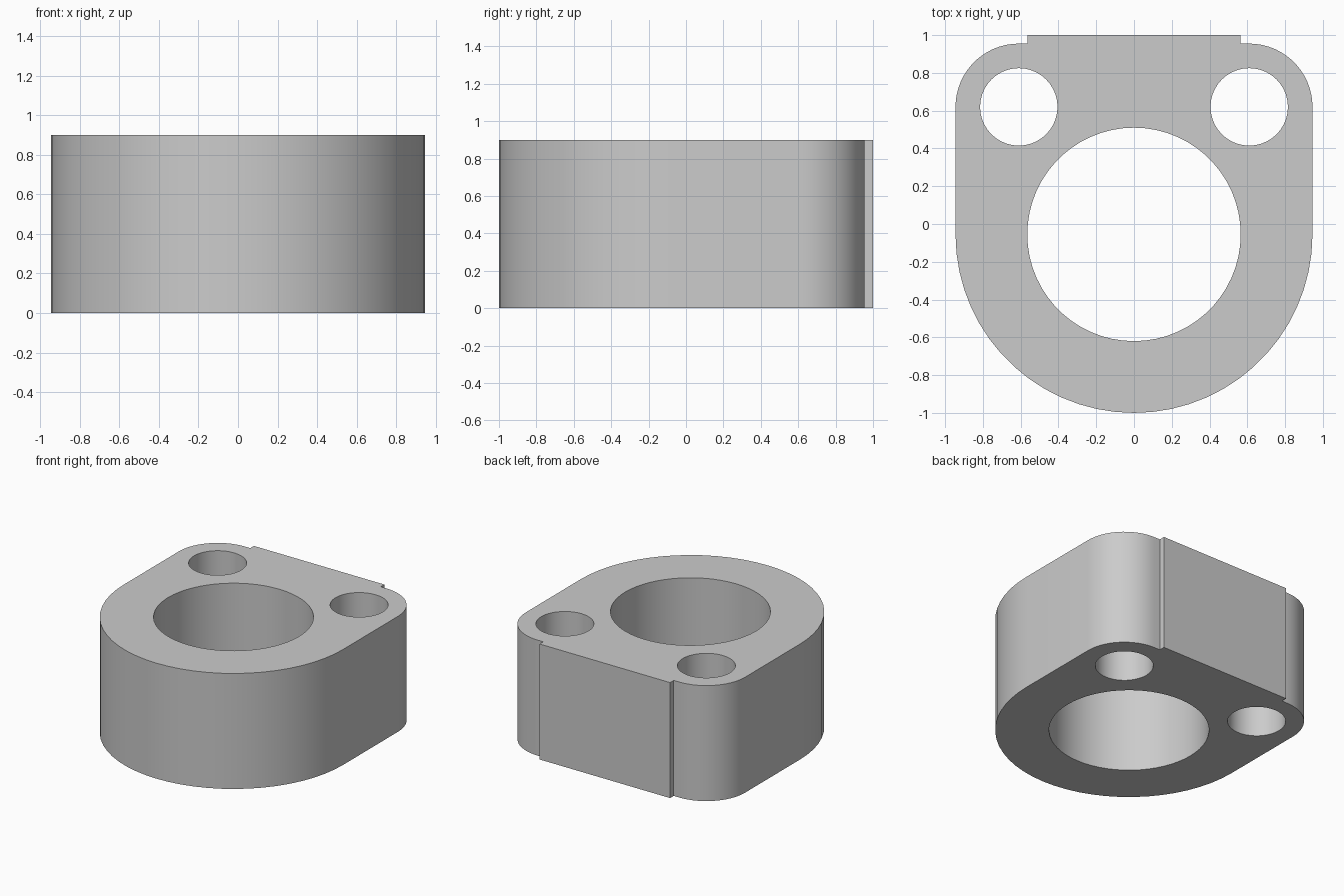
import bpy, bmesh
from math import sin, cos, radians

if "Cube" in bpy.data.objects:
    bpy.data.objects.remove(bpy.data.objects["Cube"])

HEIGHT = 0.9
BORE_Y = -0.055


def arc(cx, cy, r, a0, a1, n):
    """n + 1 points from angle a0 to a1, in degrees."""
    angles = [radians(a0 + (a1 - a0) * i / n) for i in range(n + 1)]
    return [(cx + r * cos(a), cy + r * sin(a)) for a in angles]


def circle(cx, cy, r, n):
    return arc(cx, cy, r, 0, 360, n)[:-1]


# Outline: rounded lower half, two round corners, raised pad at the back
outline = arc(0, BORE_Y, 0.945, 180, 360, 30)
outline += arc(0.61, 0.62, 0.335, 0, 90, 15)
outline += [(0.563, 0.955), (0.563, 1.0), (-0.563, 1.0), (-0.563, 0.955)]
outline += arc(-0.61, 0.62, 0.335, 90, 180, 15)

# Main bore and the two mounting holes
loops = [outline, circle(0, BORE_Y, 0.565, 60)]
loops += [circle(s * 0.61, 0.62, 0.205, 40) for s in (-1, 1)]

# Fill the profile between the loops and extrude it upwards
bm = bmesh.new()
edges = []
for pts in loops:
    vs = [bm.verts.new((x, y, 0)) for x, y in pts]
    edges += [bm.edges.new((vs[i - 1], vs[i])) for i in range(len(vs))]
bmesh.ops.triangle_fill(bm, edges=edges, use_beauty=True, use_dissolve=False)
res = bmesh.ops.extrude_face_region(bm, geom=bm.faces[:], use_keep_orig=True)
top = [g for g in res["geom"] if isinstance(g, bmesh.types.BMVert)]
bmesh.ops.translate(bm, verts=top, vec=(0, 0, HEIGHT))
bmesh.ops.recalc_face_normals(bm, faces=bm.faces[:])

mesh = bpy.data.meshes.new("clamp_block")
bm.to_mesh(mesh)
bm.free()
block = bpy.data.objects.new("clamp_block", mesh)
bpy.context.collection.objects.link(block)

# Smooth walls with crisp rims
bpy.context.view_layer.objects.active = block
block.select_set(True)
bpy.ops.object.shade_smooth_by_angle(angle=radians(30))
